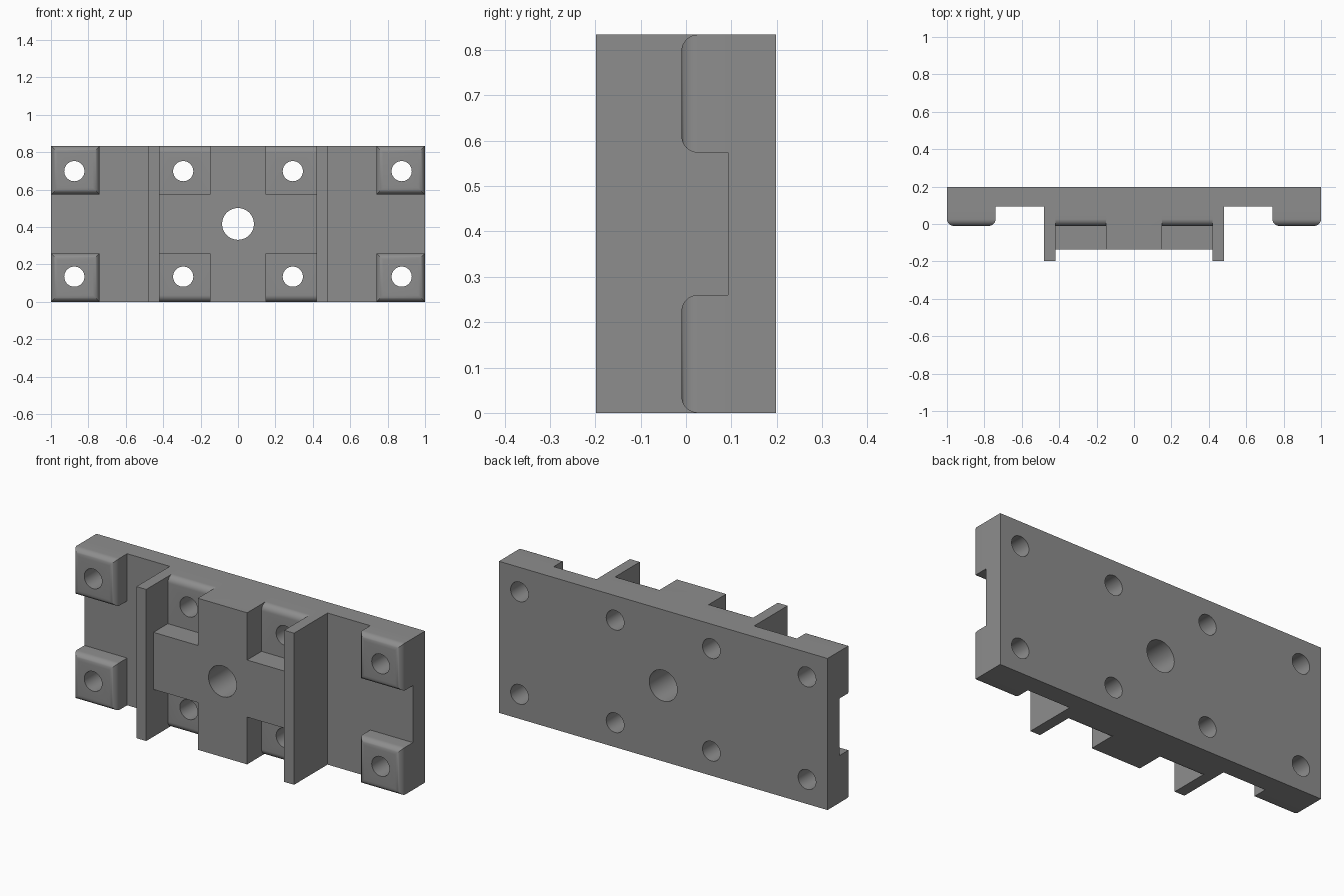
import bpy, bmesh, math
from mathutils import Matrix, Vector

if "Cube" in bpy.data.objects:
    bpy.data.objects.remove(bpy.data.objects["Cube"])

H = 0.834                      # overall height
BACK, FLOOR, PAD, CROSS, RIB = 0.198, 0.093, -0.01, -0.135, -0.198   # y levels
PAD_H = 0.26

steel = bpy.data.materials.new("grey")
steel.diffuse_color = (0.27, 0.27, 0.27, 1)
steel.use_nodes = True
steel.node_tree.nodes["Principled BSDF"].inputs["Base Color"].default_value = steel.diffuse_color


def make_object(name, bm):
    mesh = bpy.data.meshes.new(name)
    bm.to_mesh(mesh)
    bm.free()
    mesh.materials.append(steel)
    obj = bpy.data.objects.new(name, mesh)
    bpy.context.collection.objects.link(obj)
    return obj


def box(name, x, y, z, round_edge=None):
    """Box from ranges; round_edge picks edges to round by midpoint."""
    bm = bmesh.new()
    bmesh.ops.create_cube(bm, size=1)
    for v in bm.verts:
        v.co = Vector([r[0] if c < 0 else r[1] for c, r in zip(v.co, (x, y, z))])
    if round_edge:
        edges = [e for e in bm.edges
                 if round_edge((e.verts[0].co + e.verts[1].co) / 2)]
        bmesh.ops.bevel(bm, geom=edges, offset=0.036, segments=8,
                        profile=0.5, affect='EDGES')
    return make_object(name, bm)


def cylinder(name, x, z, radius):
    bm = bmesh.new()
    bmesh.ops.create_cone(bm, cap_ends=True, segments=48, radius1=radius, radius2=radius, depth=1,
                          matrix=Matrix.Translation((x, 0, z)) @ Matrix.Rotation(math.pi / 2, 4, 'X'))
    return make_object(name, bm)


# Backing plate
plate = box("mounting_plate", (-1, 1), (FLOOR, BACK), (0, H))

parts, drills = [], []
# Raised cross in the middle
parts.append(box("cross_upright", (-0.15, 0.15), (CROSS, BACK - 0.03), (0, H)))
parts.append(box("cross_bar", (-0.45, 0.45), (CROSS, BACK - 0.03), (PAD_H, H - PAD_H)))

for s in (-1, 1):
    # Tall rib
    parts.append(box("rib", sorted((s * 0.42, s * 0.48)), (RIB, BACK - 0.03), (0, H)))
    for z in ((0, PAD_H), (H - PAD_H, H)):
        # Corner pad, rounded all round its front face
        parts.append(box("corner_pad", sorted((s * 0.74, s)), (PAD, BACK - 0.03), z,
                         lambda m: abs(m.y - PAD) < 1e-4))
        # Inner pad, rounded along its outer edge
        outer = 0 if z[0] == 0 else H
        parts.append(box("inner_pad", sorted((s * 0.13, s * 0.44)), (PAD, BACK - 0.03), z,
                         lambda m: abs(m.y - PAD) < 1e-4 and abs(m.z - outer) < 1e-4))
    # Bolt holes
    for x in (0.875, 0.293):
        for z in (0.135, H - 0.135):
            drills.append(cylinder("bolt_hole_cutter", s * x, z, 0.054))
# Centre hole
drills.append(cylinder("centre_hole_cutter", 0, H / 2, 0.085))

# Fuse the parts, then drill
for tools, op in ((parts, 'UNION'), (drills, 'DIFFERENCE')):
    for tool in tools:
        mod = plate.modifiers.new(op.lower(), 'BOOLEAN')
        mod.operation, mod.solver, mod.object = op, 'EXACT', tool
        tool.hide_render = True
depsgraph = bpy.context.evaluated_depsgraph_get()
fused = bpy.data.meshes.new_from_object(plate.evaluated_get(depsgraph))
plate.modifiers.clear()
plate.data = fused
for tool in parts + drills:
    bpy.data.objects.remove(tool)

# Smooth shading on the rounds and bores only
bpy.context.view_layer.objects.active = plate
plate.select_set(True)
bpy.ops.object.shade_smooth_by_angle(angle=math.radians(30))
